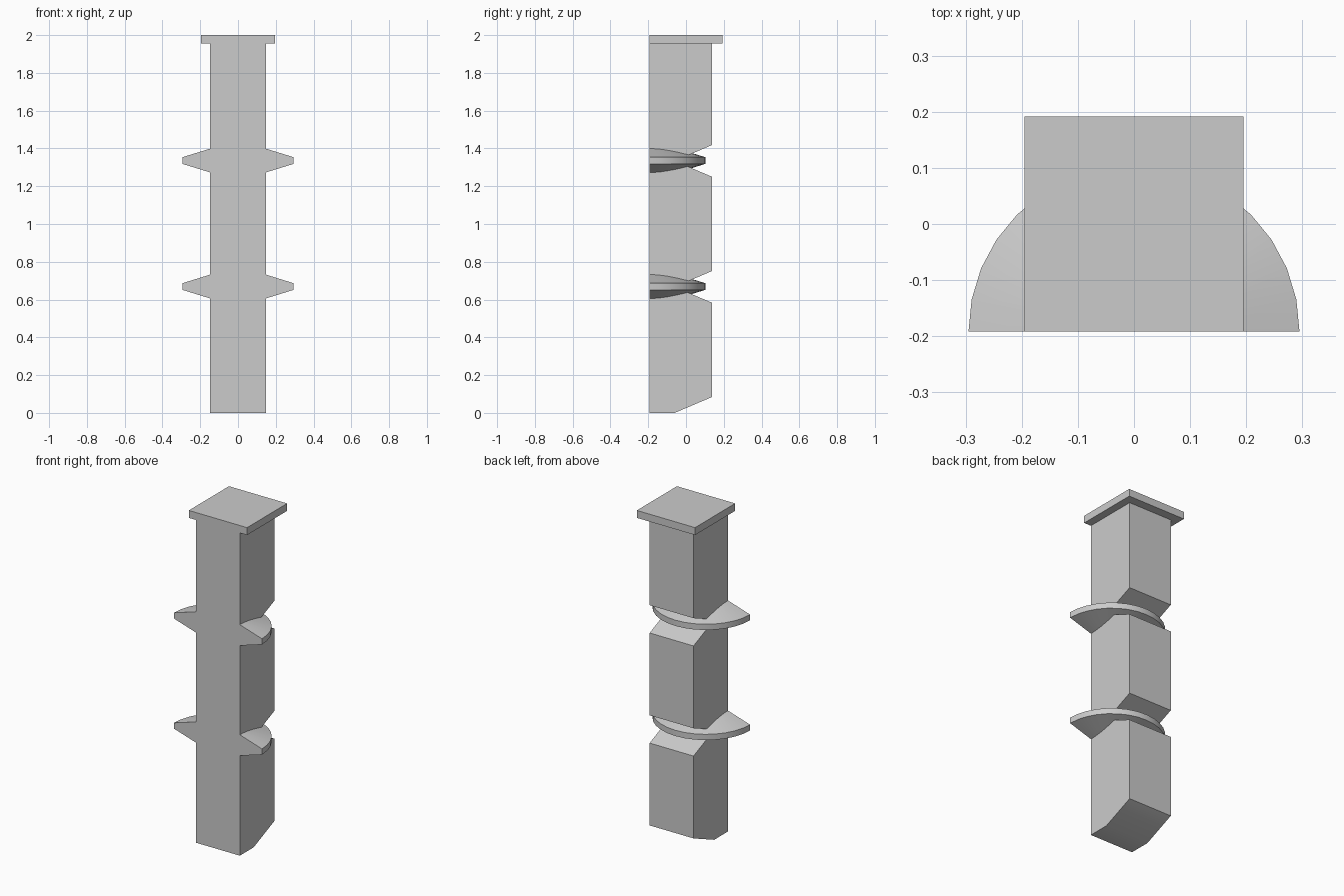
import bpy, bmesh, math

if "Cube" in bpy.data.objects:
    bpy.data.objects.remove(bpy.data.objects["Cube"])

FRONT = -0.192          # flat front plane shared by every part
PITCH = 0.667           # height of one column segment

grey = bpy.data.materials.new("plain_grey")
grey.diffuse_color = (0.6, 0.6, 0.6, 1)
grey.use_nodes = True
grey.node_tree.nodes["Principled BSDF"].inputs["Base Color"].default_value = grey.diffuse_color


def finish(name, bm):
    """Turn a bmesh into a named, coloured, angle-smoothed object."""
    bmesh.ops.recalc_face_normals(bm, faces=bm.faces)
    mesh = bpy.data.meshes.new(name)
    bm.to_mesh(mesh)
    bm.free()
    mesh.materials.append(grey)
    obj = bpy.data.objects.new(name, mesh)
    bpy.context.collection.objects.link(obj)
    bpy.ops.object.select_all(action='DESELECT')
    obj.select_set(True)
    bpy.context.view_layer.objects.active = obj
    bpy.ops.object.shade_smooth_by_angle(angle=math.radians(30))
    return obj


# Column: side profile with V notches at the back, extruded across x
back, notch_y, rise = 0.138, -0.06, 0.084
profile = [(FRONT, 0), (notch_y, 0), (back, rise)]
for k in (1, 2):
    z = k * PITCH
    profile += [(back, z - rise), (notch_y, z), (back, z + rise)]
profile += [(back, 1.955), (FRONT, 1.955)]

bm = bmesh.new()
side = bm.faces.new([bm.verts.new((-0.147, y, z)) for y, z in profile])
ext = bmesh.ops.extrude_face_region(bm, geom=[side])
bmesh.ops.translate(bm, vec=(0.294, 0, 0),
                    verts=[v for v in ext["geom"] if isinstance(v, bmesh.types.BMVert)])
finish("column", bm)

# Cap plate
bm = bmesh.new()
bmesh.ops.create_cube(bm, size=1)
for v in bm.verts:
    v.co = (v.co.x * 0.39, v.co.y * 0.384, 1.9775 + v.co.z * 0.045)
finish("cap", bm)


# Flanges: tapered half rings, flat at the front
def flange(name, z):
    section = [(0.12, 0.0715), (0.295, 0.0175), (0.295, -0.0175), (0.12, -0.0715)]
    steps = 16
    bm = bmesh.new()
    rings = []
    for i in range(steps + 1):
        a = math.pi * i / steps
        rings.append([bm.verts.new((r * math.cos(a), FRONT + r * math.sin(a), z + h))
                      for r, h in section])
    for p, q in zip(rings, rings[1:]):
        for j in range(4):
            n = (j + 1) % 4
            bm.faces.new((p[j], p[n], q[n], q[j]))
    bm.faces.new(rings[0])
    bm.faces.new(rings[-1])
    finish(name, bm)


flange("lower_flange", PITCH + 0.002)
flange("upper_flange", 2 * PITCH + 0.002)
